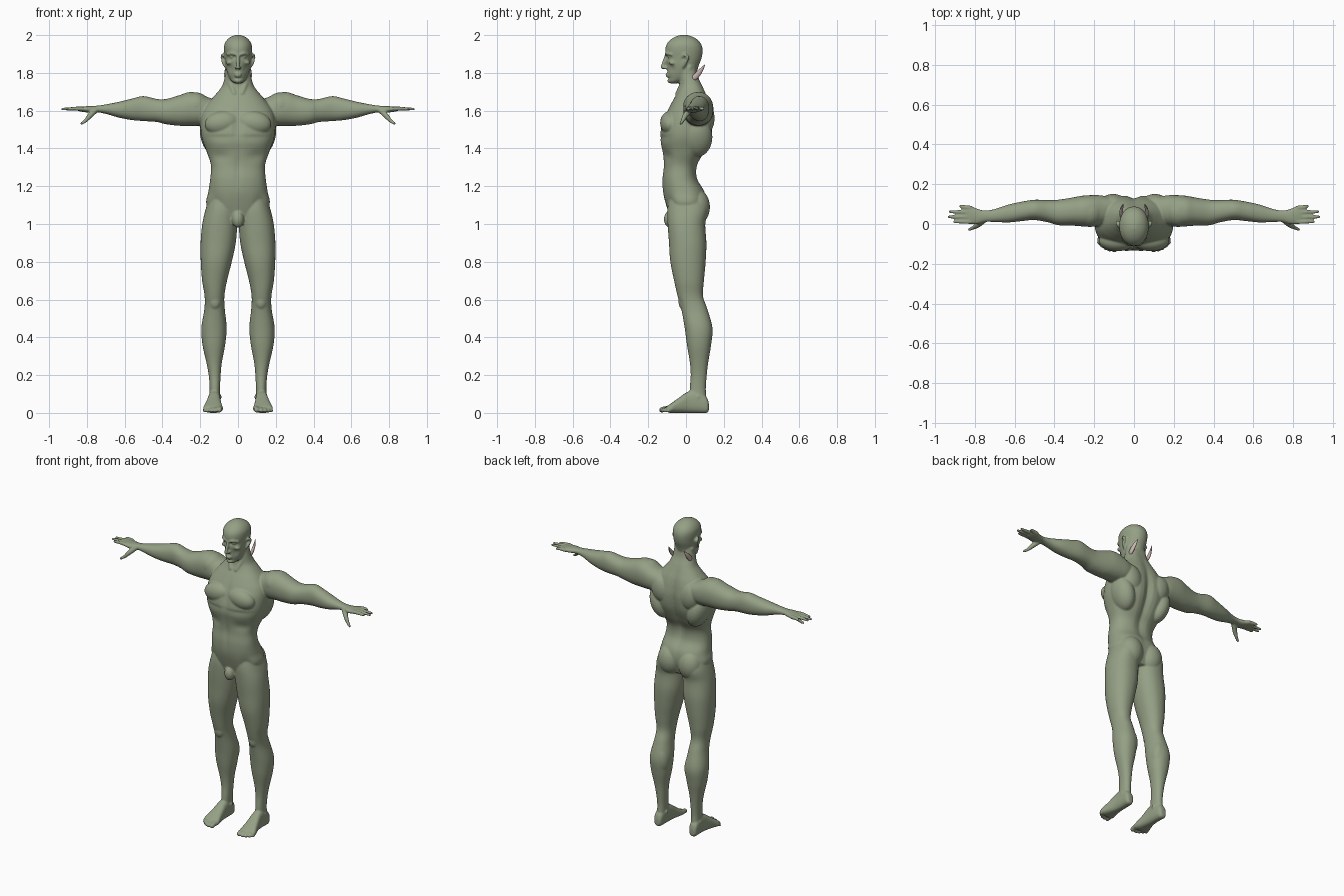
import bpy, bmesh, math
from mathutils import Vector, Matrix


def material(name, rgb):
    m = bpy.data.materials.new(name)
    m.diffuse_color = (*rgb, 1)
    return m


skin_mat = material("sage_skin", (0.30, 0.35, 0.235))
horn_mat = material("pale_horn", (0.60, 0.47, 0.44))


def spline(rows, steps=5):
    """Catmull-Rom through rows of numbers."""
    out = []
    for i in range(len(rows) - 1):
        p0, p1 = rows[max(i - 1, 0)], rows[i]
        p2, p3 = rows[i + 1], rows[min(i + 2, len(rows) - 1)]
        for k in range(steps):
            t = k / steps
            out.append([0.5 * (2 * b + (c - a) * t + (2 * a - 5 * b + 4 * c - d) * t * t
                               + (3 * b - a - 3 * c + d) * t ** 3)
                        for a, b, c, d in zip(p0, p1, p2, p3)])
    out.append(list(rows[-1]))
    return out


def skin_rings(bm, rings):
    vs = [[bm.verts.new(p) for p in r] for r in rings]
    n = len(vs[0])
    for r0, r1 in zip(vs, vs[1:]):
        for i in range(n):
            bm.faces.new((r0[i], r0[(i + 1) % n], r1[(i + 1) % n], r1[i]))
    bm.faces.new(vs[0])
    bm.faces.new(vs[-1])


def loft(bm, rows, axis, side=1, p=2.2, dents=(), n=48):
    """Rows are (position, a_min, a_max, b_min, b_max) along an axis.
    Dents are (x, y_side, z, width, height, depth) soft pushes along y."""
    rings = []
    for t, a0, a1, b0, b1 in spline(rows):
        ring = []
        for i in range(n):
            c, s = math.cos(math.tau * i / n), math.sin(math.tau * i / n)
            a = (a0 + a1) / 2 + (a1 - a0) / 2 * math.copysign(abs(c) ** (2 / p), c)
            b = (b0 + b1) / 2 + (b1 - b0) / 2 * math.copysign(abs(s) ** (2 / p), s)
            x, y, z = {"z": (a, b, t), "x": (t, a, b), "y": (a, t, b)}[axis]
            for dx, ys, dz, w, h, depth in dents:
                if s * ys > 0:
                    g = math.exp(-((abs(x) - dx) / w) ** 2 - ((z - dz) / h) ** 2)
                    y -= ys * depth * g * min(1, abs(s) * 1.5)
            ring.append((x * side, y, z))
        rings.append(ring)
    skin_rings(bm, rings)


def tube(bm, pts, side=1, n=14, flat=1.0):
    """Tapered round-ended tube through (x, y, z, radius) points."""
    rows = spline(pts, 4)
    d0 = (Vector(rows[1][:3]) - Vector(rows[0][:3])).normalized()
    d1 = (Vector(rows[-1][:3]) - Vector(rows[-2][:3])).normalized()
    a, b = rows[0], rows[-1]
    caps = [(0.95, 0.3), (0.7, 0.7), (0.35, 0.93)]
    head = [[*(Vector(a[:3]) - d0 * a[3] * k), a[3] * r] for k, r in caps]
    tail = [[*(Vector(b[:3]) + d1 * b[3] * k), b[3] * r] for k, r in reversed(caps)]
    rows = head + rows + tail
    rings = []
    for i, r in enumerate(rows):
        d = Vector(rows[min(i + 1, len(rows) - 1)][:3]) - Vector(rows[max(i - 1, 0)][:3])
        u = d.cross(Vector((0.13, 0.1, 1)) if abs(d.normalized().z) < 0.9 else Vector((0, 1, 0))).normalized()
        v = d.cross(u).normalized()
        ring = []
        for k in range(n):
            t = math.tau * k / n
            q = Vector(r[:3]) + r[3] * (u * math.cos(t) * flat + v * math.sin(t))
            ring.append((q.x * side, q.y, q.z))
        rings.append(ring)
    skin_rings(bm, rings)


def blob(bm, loc, size, side=1, tilt=0.0):
    """Ellipsoid, tilted about the y axis."""
    m = (Matrix.Diagonal((side, 1, 1, 1)) @ Matrix.Translation(loc)
         @ Matrix.Rotation(tilt, 4, "Y") @ Matrix.Diagonal((*size, 1)))
    bmesh.ops.create_uvsphere(bm, u_segments=28, v_segments=16, radius=1, matrix=m)


def finish(name, bm, mat):
    bmesh.ops.recalc_face_normals(bm, faces=bm.faces)
    for f in bm.faces:
        f.smooth = True
    me = bpy.data.meshes.new(name)
    bm.to_mesh(me)
    bm.free()
    me.materials.append(mat)
    ob = bpy.data.objects.new(name, me)
    bpy.context.collection.objects.link(ob)
    return ob


body = bmesh.new()

# Torso and neck: height, half width, front, back
torso = [(1.02, .10, -.08, .08), (1.10, .166, -.105, .105), (1.17, .157, -.122, .10),
         (1.24, .147, -.125, .062), (1.31, .143, -.118, .062), (1.38, .165, -.125, .10),
         (1.46, .193, -.138, .135), (1.54, .198, -.125, .145), (1.60, .185, -.098, .138),
         (1.65, .15, -.072, .125), (1.69, .115, -.05, .108), (1.73, .085, -.036, .09),
         (1.78, .07, -.035, .066), (1.84, .062, -.03, .055)]
loft(body, [(z, -w, w, f, b) for z, w, f, b in torso], "z", p=2.35, dents=[
    (0, 1, 1.45, .028, .22, .022),     # spine
    (0, -1, 1.53, .015, .07, .012),    # breastbone
    (0, -1, 1.30, .012, .10, .006),    # belly centre line
    (.09, -1, 1.455, .09, .012, .006),  # under the chest
    (.10, -1, 1.36, .05, .03, .010),   # under the ribs
    (.12, -1, 1.10, .03, .05, .012)])  # groin

# Head: height, half width, front, back
head = [(1.745, .018, -.085, -.045), (1.757, .034, -.094, -.01), (1.775, .047, -.095, .035),
        (1.80, .057, -.098, .055), (1.84, .066, -.102, .068), (1.88, .070, -.106, .083),
        (1.92, .074, -.110, .088), (1.95, .072, -.103, .081), (1.975, .058, -.083, .062),
        (1.992, .036, -.055, .033), (2.001, .012, -.026, .004)]
loft(body, [(z, -w, w, f, b) for z, w, f, b in head], "z", p=2.1, dents=[
    (.030, -1, 1.885, .017, .012, .016),   # eye sockets
    (.042, -1, 1.825, .016, .022, .010),   # cheek hollows
    (0, -1, 1.770, .030, .006, .006)])     # chin crease
tube(body, [(0, -.105, 1.892, .008), (0, -.118, 1.855, .009), (0, -.124, 1.829, .011)])
blob(body, (0, -.098, 1.793), (.021, .012, .005))
blob(body, (0, -.096, 1.782), (.018, .012, .005))
blob(body, (0, -.085, 1.758), (.020, .014, .012))
blob(body, (0, -.085, 1.025), (.032, .032, .045))

leg = [(1.16, .02, .145, -.085, .08), (1.08, .005, .171, -.098, .115),
       (1.0, .004, .189, -.097, .102), (.9, .012, .198, -.09, .108),
       (.8, .033, .197, -.083, .104), (.7, .058, .19, -.063, .095),
       (.62, .072, .177, -.045, .09), (.55, .07, .178, -.025, .113),
       (.45, .06, .194, -.007, .14), (.36, .068, .188, .005, .133),
       (.27, .085, .168, .02, .118), (.2, .092, .155, .025, .11),
       (.13, .095, .15, .02, .105), (.06, .097, .152, .02, .108)]
foot = [(.121, .112, .142, .012, .05), (.108, .10, .153, 0, .085), (.06, .094, .156, 0, .12),
        (.01, .092, .16, 0, .112), (-.04, .087, .172, 0, .078),
        (-.08, .080, .184, 0, .05), (-.10, .080, .182, .003, .036)]
arm = [(.10, .02, .13, 1.55, 1.65), (.16, -.005, .143, 1.525, 1.672),
       (.21, -.014, .145, 1.52, 1.693), (.26, -.012, .142, 1.52, 1.698),
       (.31, -.008, .133, 1.52, 1.682), (.38, -.006, .122, 1.528, 1.662),
       (.43, .008, .120, 1.54, 1.662), (.50, .02, .122, 1.545, 1.677),
       (.56, .015, .113, 1.55, 1.664), (.63, .008, .098, 1.563, 1.647),
       (.70, .010, .075, 1.583, 1.633), (.75, .010, .068, 1.592, 1.626),
       (.79, -.002, .078, 1.590, 1.624), (.83, .002, .094, 1.595, 1.622),
       (.85, .008, .09, 1.600, 1.618)]

for s in (1, -1):
    loft(body, leg, "z", s)
    loft(body, foot, "y", s, p=2.6)
    loft(body, arm, "x", s)
    # Toes, from big to small
    for i, (x, y, r) in enumerate([(.097, -.128, .015), (.122, -.129, .011), (.142, -.122, .0105),
                                   (.160, -.110, .010), (.175, -.096, .0095)]):
        tube(body, [(x - .002, -.07, .024, r), (x, y + .02, .021, r), (x + .001, y, r + .001, r)], s)
    # Fingers and thumb
    for y0, y1, tip in [(.011, .012, .903), (.034, .036, .93), (.058, .062, .925), (.081, .09, .872)]:
        tube(body, [(.82, y0, 1.610, .0115), (.86, (y0 + y1) / 2, 1.611, .0105),
                    (tip, y1, 1.608, .0075)], s)
    tube(body, [(.755, .02, 1.602, .016), (.785, -.005, 1.572, .014), (.807, -.018, 1.547, .010),
                (.828, -.028, 1.532, .008)], s)
    # Muscle masses: chest, shoulder blade, back, shoulder, buttock, calf, knee
    blob(body, (.085, -.085, 1.535), (.092, .052, .062), s, .15)
    blob(body, (.105, .105, 1.56), (.065, .046, .085), s, .25)
    blob(body, (.135, .055, 1.46), (.062, .085, .11), s, .3)
    blob(body, (.225, .06, 1.625), (.075, .075, .072), s)
    blob(body, (.073, .055, 1.09), (.078, .072, .095), s)
    blob(body, (.105, .088, .44), (.043, .048, .09), s, .06)
    blob(body, (.122, -.012, .59), (.032, .028, .045), s)
    blob(body, (.122, .065, .085), (.036, .022, .022), s)
    # Neck cords, brow, eye, nostril, cheekbone, ear
    tube(body, [(.055, .02, 1.83, .014), (.045, -.01, 1.76, .015), (.02, -.045, 1.69, .012)], s)
    tube(body, [(.010, -.106, 1.897, .007), (.032, -.101, 1.903, .008), (.055, -.078, 1.897, .007)], s)
    blob(body, (.030, -.086, 1.884), (.014, .012, .008), s)
    blob(body, (.010, -.110, 1.826), (.008, .012, .007), s)
    blob(body, (.046, -.070, 1.855), (.018, .022, .012), s, .3)
    tube(body, [(.066, -.014, 1.832, .007), (.076, -.004, 1.852, .009), (.083, .008, 1.882, .010),
                (.081, -.006, 1.896, .007), (.073, -.018, 1.885, .005)], s)

# Fuse the parts into one smooth figure
figure = finish("figure", body, skin_mat)
fuse = figure.modifiers.new("fuse", "REMESH")
fuse.mode = "VOXEL"
fuse.voxel_size = 0.005
fuse.use_smooth_shade = True
soft = figure.modifiers.new("soften", "SMOOTH")
soft.factor = 0.5
soft.iterations = 5

# Pale horns behind the neck
for s, label in ((1, "left"), (-1, "right")):
    bm = bmesh.new()
    tube(bm, [(.058, .025, 1.762, .008), (.064, .05, 1.780, .015), (.062, .078, 1.812, .012),
              (.055, .100, 1.843, .002)], s, flat=0.6)
    finish(label + "_neck_horn", bm, horn_mat)
